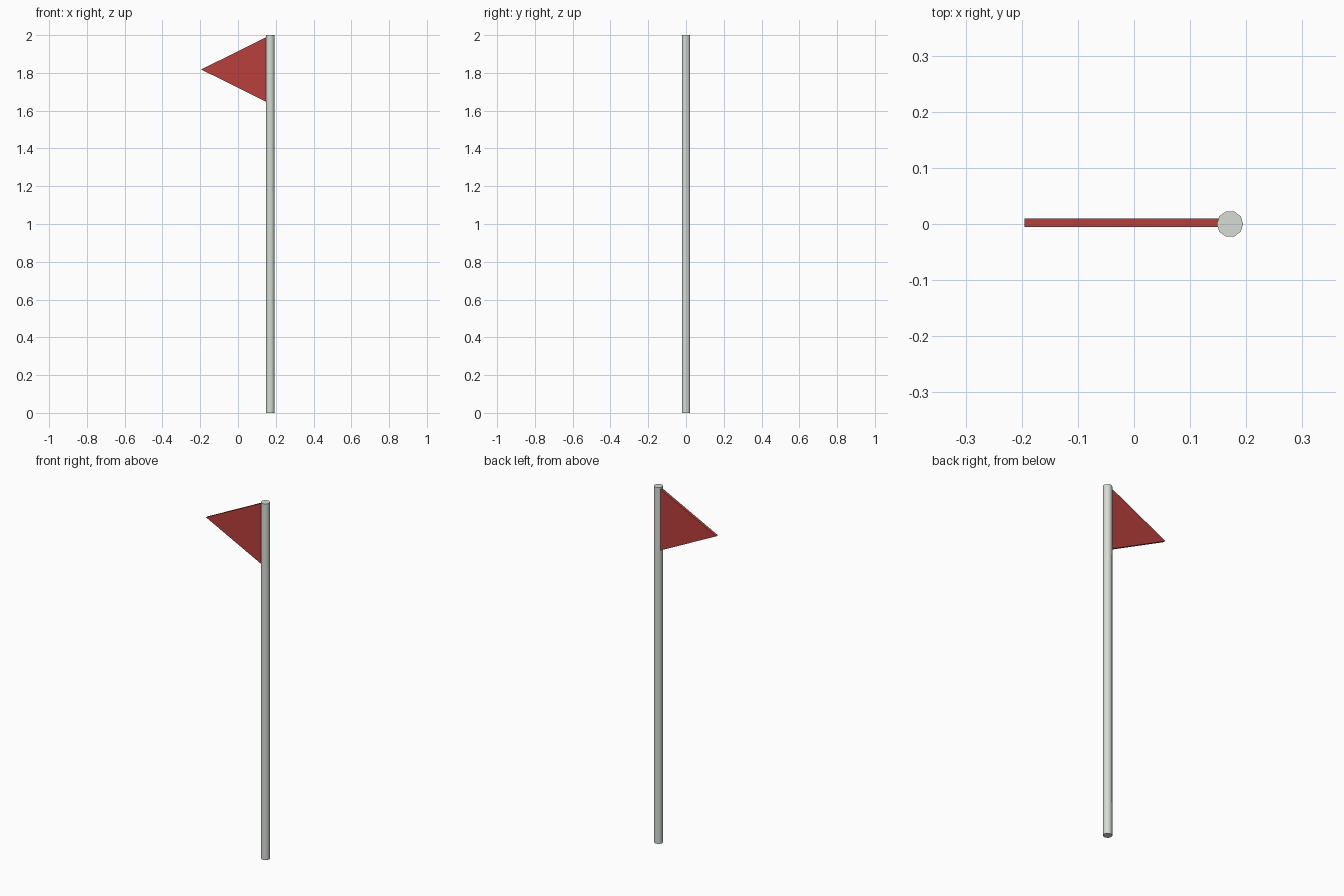
import bpy, bmesh, math

if "Cube" in bpy.data.objects:
    bpy.data.objects.remove(bpy.data.objects["Cube"])

def material(name, rgb):
    m = bpy.data.materials.new(name)
    m.diffuse_color = (*rgb, 1)
    m.use_nodes = True
    m.node_tree.nodes["Principled BSDF"].inputs["Base Color"].default_value = m.diffuse_color
    return m

# Pole: slim ten-sided cylinder standing on the ground
bpy.ops.mesh.primitive_cylinder_add(vertices=10, radius=0.0235, depth=2,
                                    location=(0.171, 0, 1), rotation=(0, 0, math.pi / 2))
pole = bpy.context.object
pole.name = "pole"
pole.data.materials.append(material("pole_grey", (0.68, 0.72, 0.67)))
bpy.ops.object.shade_smooth_by_angle(angle=math.radians(40))

# Pennant: triangle profile extruded along y, root sunk into the pole
profile = [(-0.195, 1.818), (0.155, 1.644), (0.155, 1.992)]
bm = bmesh.new()
face = bm.faces.new([bm.verts.new((x, -0.005, z)) for x, z in profile])
ext = bmesh.ops.extrude_face_region(bm, geom=[face])
verts = [v for v in ext["geom"] if isinstance(v, bmesh.types.BMVert)]
bmesh.ops.translate(bm, verts=verts, vec=(0, 0.015, 0))
bmesh.ops.recalc_face_normals(bm, faces=bm.faces)
mesh = bpy.data.meshes.new("flag")
bm.to_mesh(mesh)
bm.free()
flag = bpy.data.objects.new("flag", mesh)
bpy.context.collection.objects.link(flag)
mesh.materials.append(material("flag_red", (0.48, 0.05, 0.045)))
